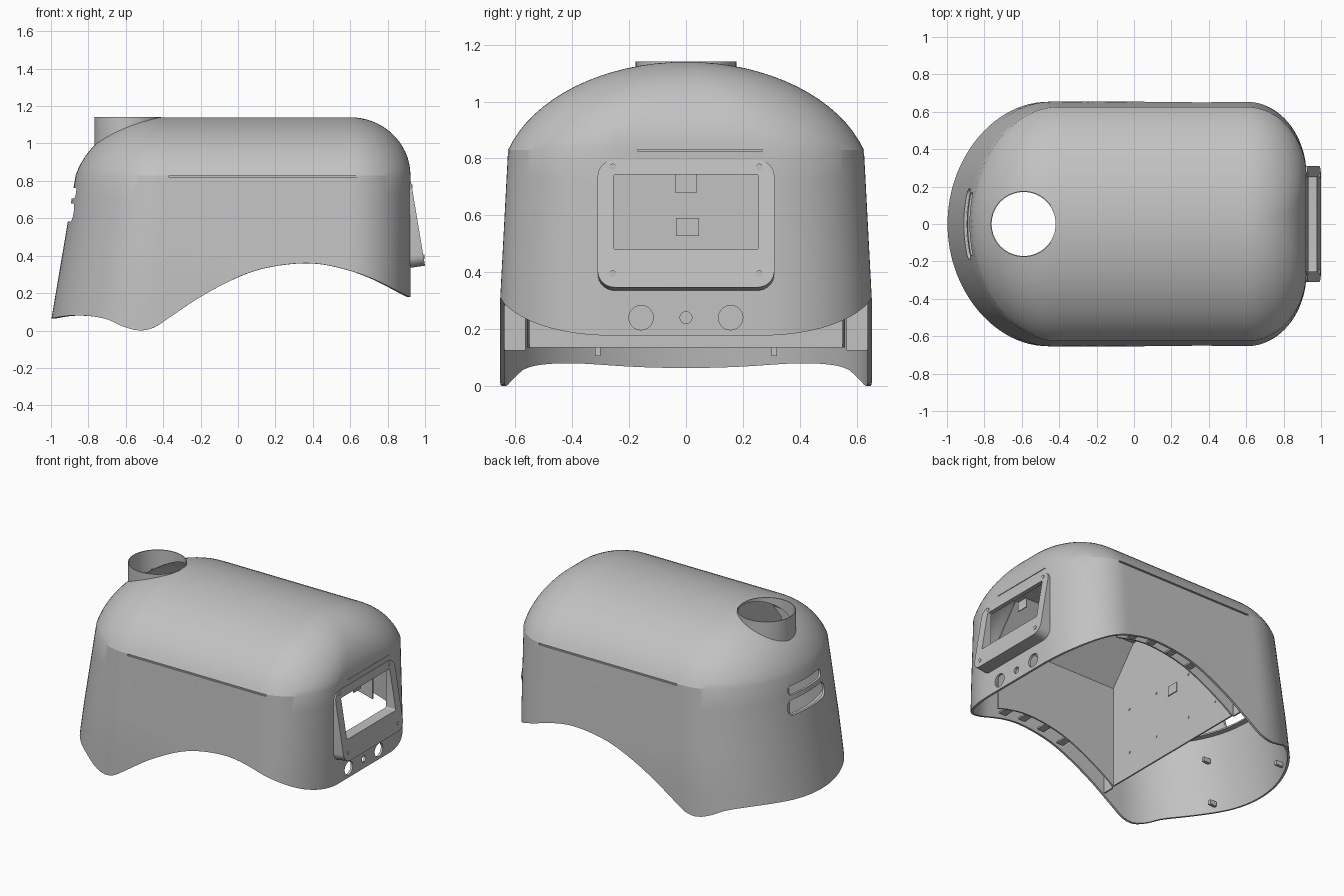
import bpy, bmesh, math

cube = bpy.data.objects.get("Cube")
if cube:
    bpy.data.objects.remove(cube, do_unlink=True)

grey = bpy.data.materials.new("plain grey")
grey.use_nodes = True
grey.diffuse_color = (0.54, 0.54, 0.54, 1)
grey.node_tree.nodes["Principled BSDF"].inputs["Base Color"].default_value = grey.diffuse_color

SEAM, TOP = 0.83, 1.14          # wall/dome seam and ridge heights
DOME_C, DOME_B = 0.70, 0.44     # dome ellipse centre height and semi-axis
PANEL_X = -0.30                 # inner bulkhead position


def make(name, verts, faces):
    mesh = bpy.data.meshes.new(name)
    bm = bmesh.new()
    vs = [bm.verts.new(v) for v in verts]
    for f in faces:
        bm.faces.new([vs[i] for i in f])
    bmesh.ops.remove_doubles(bm, verts=bm.verts, dist=0.0004)
    bmesh.ops.recalc_face_normals(bm, faces=bm.faces)
    bm.to_mesh(mesh)
    bm.free()
    mesh.materials.append(grey)
    ob = bpy.data.objects.new(name, mesh)
    bpy.context.collection.objects.link(ob)
    return ob


def finish(ob, angle=22):
    bpy.ops.object.select_all(action='DESELECT')
    ob.select_set(True)
    bpy.context.view_layer.objects.active = ob
    if ob.modifiers:
        bpy.ops.object.convert(target='MESH')
    bpy.ops.object.shade_smooth_by_angle(angle=math.radians(angle))


def solidify(ob, thickness, offset):
    mod = ob.modifiers.new("thickness", 'SOLIDIFY')
    mod.thickness, mod.offset = thickness, offset


def rings(name, loops, closed=False):
    """Skin a list of equal-length closed loops; optionally join last to first, else cap."""
    n = len(loops[0])
    faces = []
    for r in range(len(loops) if closed else len(loops) - 1):
        a, b = r * n, (r + 1) % len(loops) * n
        faces += [(a + i, a + (i + 1) % n, b + (i + 1) % n, b + i) for i in range(n)]
    if not closed:
        faces += [tuple(range(n)), tuple(range((len(loops) - 1) * n, len(loops) * n))]
    return make(name, [v for l in loops for v in l], faces)


def rounded(cy, cz, hy, hz, r, seg=8):
    pts = []
    for k, (sy, sz) in enumerate([(1, 1), (-1, 1), (-1, -1), (1, -1)]):
        for i in range(seg + 1):
            a = math.pi / 2 * (k + i / seg)
            pts.append((cy + sy * (hy - r) + r * math.cos(a), cz + sz * (hz - r) + r * math.sin(a)))
    return pts


def prism(name, loop, x0, x1):
    return rings(name, [[(x, y, z) for y, z in loop] for x in (x0, x1)])


def box(name, x, y, z):
    loop = [(y[0], z[0]), (y[1], z[0]), (y[1], z[1]), (y[0], z[1])]
    return prism(name, loop, *x)


def disc(cy, cz, r, seg=32):
    return [(cy + r * math.cos(math.tau * i / seg), cz + r * math.sin(math.tau * i / seg)) for i in range(seg)]


# Arched lower rim height as a function of x
RIM = [(-1.0, .065), (-.9, .08), (-.8, .078), (-.7, .06), (-.62, .024), (-.53, 0), (-.45, .015), (-.38, .06),
       (-.2, .18), (0, .285), (.15, .335), (.35, .36), (.5, .345), (.7, .285), (.92, .178)]


def rim(x):
    x = min(max(x, RIM[0][0]), RIM[-1][0])
    k = max(i for i in range(len(RIM) - 1) if RIM[i][0] <= x)

    def slope(i):
        a, b = RIM[max(i - 1, 0)], RIM[min(i + 1, len(RIM) - 1)]
        return (b[1] - a[1]) / (b[0] - a[0])
    (xa, za), (xb, zb) = RIM[k], RIM[k + 1]
    h = xb - xa
    t = (x - xa) / h
    return (za * (1 + 2 * t) * (1 - t) ** 2 + zb * t * t * (3 - 2 * t)
            + h * slope(k) * t * (1 - t) ** 2 - h * slope(k + 1) * t * t * (1 - t))


def section(z):
    """Half width, rear start, rear reach, nose reach and nose corner share at height z."""
    if z <= SEAM:
        f = z / SEAM
        taper = max(0, (z - .3) / (SEAM - .3))
        return .654 - .028 * taper, -.45 + .05 * f, .558 - .09 * f, .322, .6
    c = math.sqrt(max(0, 1 - ((z - DOME_C) / DOME_B) ** 2))
    g = (z - SEAM) / (TOP - SEAM)
    return .655 * c, -.40, .49 * c, .322 * math.sqrt(max(0, 1 - g * g)), .6 + .3 * g


NOSE, SIDE, TAIL = 48, 30, 48
STATIONS = ([("nose", i / NOSE) for i in range(NOSE)] + [("left", i / SIDE) for i in range(SIDE)]
            + [("tail", i / TAIL) for i in range(TAIL)] + [("right", i / SIDE) for i in range(SIDE)])


def outline(station, z):
    kind, t = station
    w, xa, tail, nose, share = section(z)
    xb = .6
    if kind == "nose":
        s, flat, ry = 2 * t - 1, .15, w * share
        if abs(s) <= flat:
            return xb + nose, (w - ry) * s / flat, z
        a = math.pi / 2 * (1 - abs(s)) / (1 - flat)
        return xb + nose * math.sin(a), math.copysign(w - ry + ry * math.cos(a), s), z
    if kind == "tail":
        a = math.pi * (t + .5)
        return xa + tail * math.cos(a), w * math.sin(a), z
    if kind == "left":
        return xb + (xa - xb) * t, w, z
    return xa + (xb - xa) * t, -w, z


# Shell: sloping walls with an arched rim, then the dome
def base_height(st):
    z = .1
    for _ in range(6):
        z = rim(outline(st, z)[0])
    return z


bases = [base_height(st) for st in STATIONS]
WALL, DOME = 6, 16
loops = [[outline(st, b + (SEAM - b) * r / WALL) for st, b in zip(STATIONS, bases)] for r in range(WALL + 1)]
start = math.asin((SEAM - DOME_C) / DOME_B)
for r in range(1, DOME + 1):
    z = DOME_C + DOME_B * math.sin(start + (math.pi / 2 - start) * r / DOME)
    loops.append([outline(st, z) for st in STATIONS])
n = len(STATIONS)
shell = make("shell", [v for l in loops for v in l],
             [(r * n + i, r * n + (i + 1) % n, r * n + n + (i + 1) % n, r * n + n + i)
              for r in range(len(loops) - 1) for i in range(n)])
solidify(shell, .015, -1)

# Openings: window, round holes, rear vents, seam grooves, chimney hole
FLUE_X, FLUE_R = -.59, .177
cutters = [prism("cut_window", rounded(0, .612, .256, .134, .012), .8, 1.1),
           prism("cut_vent_upper", rounded(0, .735, .17, .028, .025), -1.1, -.7),
           prism("cut_vent_lower", rounded(0, .63, .19, .048, .04), -1.1, -.7),
           box("cut_nose_groove", (.914, 1), (-.17, .27), (.827, .831))]
for y, r in ((-.158, .043), (0, .021), (.157, .043)):
    cutters.append(prism("cut_port", disc(y, .24, r), .8, 1.1))
for s in (-1, 1):
    cutters.append(box("cut_side_groove", (-.37, .64), sorted((s * .616, s * .7)), (.818, .829)))
cutters.append(rings("cut_flue", [[(FLUE_X + a, b, z) for a, b in disc(0, 0, FLUE_R - .004, 64)]
                                  for z in (.9, 1.3)]))
for c in cutters:
    c.hide_render = True
    mod = shell.modifiers.new(c.name, 'BOOLEAN')
    mod.operation, mod.solver, mod.object = 'DIFFERENCE', 'EXACT', c
finish(shell)
for c in cutters:
    bpy.data.objects.remove(c, do_unlink=True)


# Chimney collar trimmed to the dome
def dome_z(x, y):
    r2 = (y / .655) ** 2 + (min(x + .4, 0) / .49) ** 2
    return DOME_C + DOME_B * math.sqrt(max(0, 1 - r2))


def collar(r, top):
    pts = [(FLUE_X + a, b) for a, b in disc(0, 0, r, 64)]
    return [(x, y, 1.141 if top else min(dome_z(x, y) - .012, 1.13)) for x, y in pts]


finish(rings("chimney_collar", [collar(FLUE_R, 0), collar(FLUE_R, 1), collar(FLUE_R - .006, 1),
                                collar(FLUE_R - .006, 0)], closed=True))


# Wedge-shaped window frame on the nose, its underside sloping up towards the front
def face_x(z):
    return .925 + (.795 - z) * .167


def face_point(y, z):
    z += (.795 - z) * .03
    return face_x(z), y, z


outer, inner = rounded(0, .564, .311, .231, .06), rounded(0, .612, .255, .132, .008)
finish(rings("window_frame", [[(.905, y, z) for y, z in outer], [face_point(y, z) for y, z in outer],
                              [(face_x(z), y, z) for y, z in inner], [(.905, y, z) for y, z in inner]], closed=True))
for y in (-.258, .258):
    for z in (.77, .395):
        finish(prism("frame_screw", disc(y, z, .012, 16), face_x(z) - .01, face_x(z) + .004))

# Inner liner: side walls, sloped shoulders and ceiling
liner_loops = []
COLS = 24
for i in range(COLS + 1):
    x = PANEL_X + (.6 - PANEL_X) * i / COLS
    low = max(.135, rim(x) + .02)
    half = [(.555, low), (.555, .81), (.365, 1.045)]
    liner_loops.append([(x, -y, z) for y, z in half] + [(x, y, z) for y, z in reversed(half)])
m = len(liner_loops[0])
liner = make("liner", [v for l in liner_loops for v in l],
             [(c * m + i, c * m + i + 1, c * m + m + i + 1, c * m + m + i) for c in range(COLS) for i in range(m - 1)])
solidify(liner, .01, 0)
finish(liner)

# Bulkhead closing the liner, with side wings
prism("bulkhead", [(-.555, .135), (.555, .135), (.555, .81), (.365, 1.05), (-.365, 1.05), (-.555, .81)],
      PANEL_X - .01, PANEL_X)
for s in (-1, 1):
    box("bulkhead_wing", (PANEL_X - .01, PANEL_X), sorted((s * .565, s * .64)), (.125, .3))
    # Bolt heads on the bulkhead
    for z in (.3, .6):
        for y in (.15, .4):
            finish(prism("bulkhead_bolt", disc(s * y, z, .008, 12), PANEL_X, PANEL_X + .004))
    # Clips between liner and shell above the arch
    for x in (.05, .2, .35, .5):
        box("rim_clip", (x - .025, x + .025), sorted((s * .56, s * .635)), (rim(x) + .025, rim(x) + .035))
    # Tabs inside the tail wall
    for z, x in ((.12, -.87), (.4, -.82)):
        box("tail_tab", (x - .03, x + .02), (s * .31 - .01, s * .31 + .01), (z - .015, z + .015))

# Curved ledge inside the tail below the vents
edge = [outline(st, .565) for st in STATIONS if st[0] == "tail" and .25 <= st[1] <= .75]
arc = [(x + .012, y * .985) for x, y, _ in edge] + [(x + .05, y * .95) for x, y, _ in reversed(edge)]
rings("tail_ledge", [[(x, y, z) for x, y in arc] for z in (.56, .57)])

# Small bracket plates seen through the window
box("upper_bracket", (.87, .876), (-.038, .038), (.68, .745))
box("upper_bracket_arm", (.87, .907), (-.038, .038), (.743, .749))
box("lower_bracket", (PANEL_X, PANEL_X + .006), (-.035, .045), (.527, .59))
